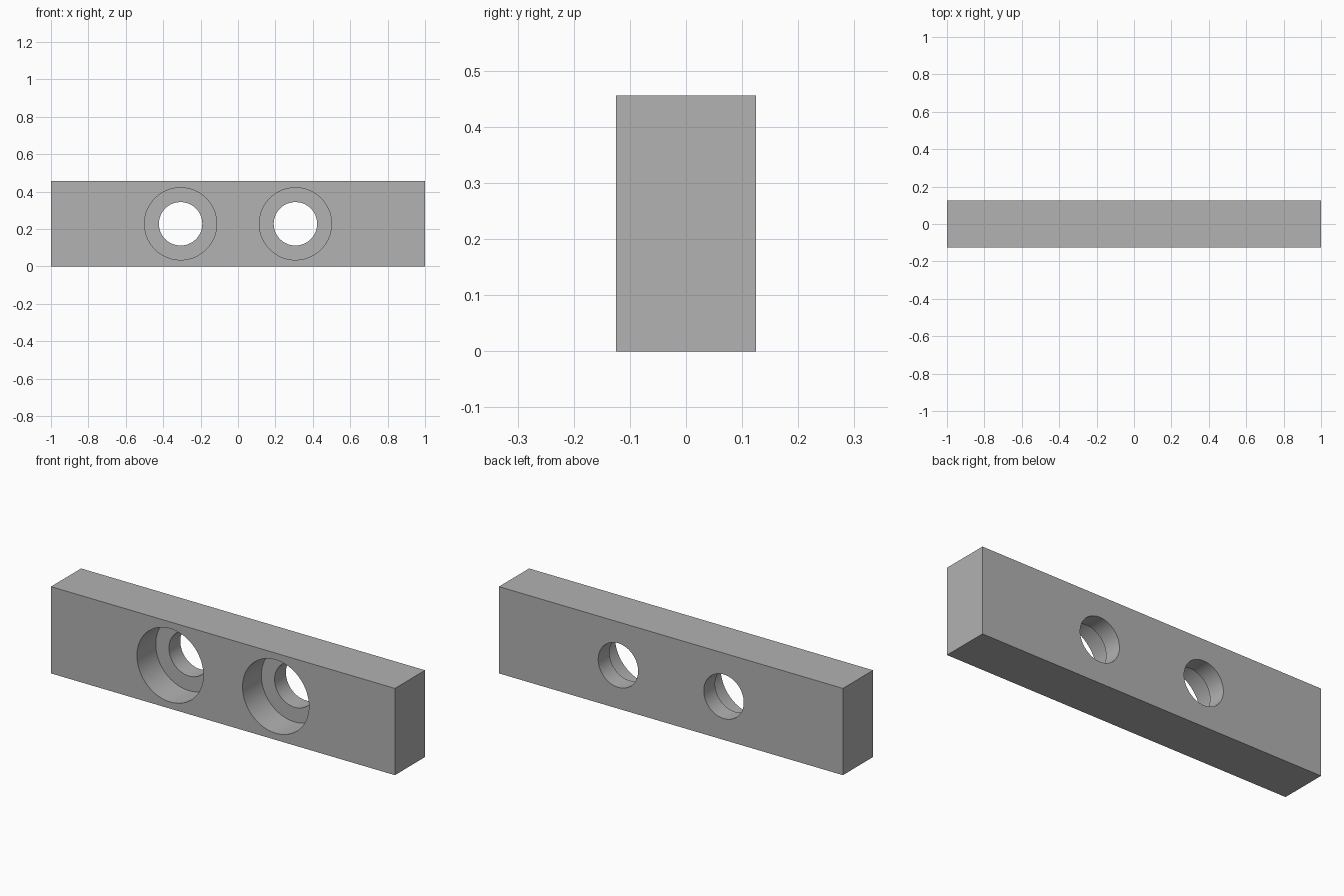
import bpy
import math

LENGTH, DEPTH, HEIGHT = 2.0, 0.25, 0.456
HOLE_X, HOLE_R = 0.307, 0.116
BORE_R, BORE_DEPTH = 0.193, 0.156

cube = bpy.data.objects.get("Cube")
if cube:
    bpy.data.objects.remove(cube, do_unlink=True)

# Plain grey metal
grey = bpy.data.materials.new("grey_metal")
grey.use_nodes = True
colour = (0.445, 0.445, 0.445, 1)
grey.diffuse_color = colour
grey.node_tree.nodes["Principled BSDF"].inputs["Base Color"].default_value = colour

# Rectangular bar
bpy.ops.mesh.primitive_cube_add(size=1, location=(0, 0, HEIGHT / 2))
bar = bpy.context.object
bar.name = "mounting_bar"
bar.scale = (LENGTH, DEPTH, HEIGHT)
bpy.ops.object.transform_apply(location=False, rotation=False, scale=True)
bar.data.materials.append(grey)


def drill(name, x, radius, y_start, y_end):
    """Cut a round hole along y between two depths."""
    bpy.ops.mesh.primitive_cylinder_add(
        vertices=96, radius=radius, depth=y_end - y_start,
        location=(x, (y_start + y_end) / 2, HEIGHT / 2),
        rotation=(math.pi / 2, 0, 0))
    cutter = bpy.context.object
    cutter.name = name
    cutter.hide_render = True
    cutter.data.materials.append(grey)
    bpy.context.view_layer.objects.active = bar
    cut = bar.modifiers.new(name, 'BOOLEAN')
    cut.operation = 'DIFFERENCE'
    cut.solver = 'EXACT'
    cut.object = cutter
    bpy.ops.object.modifier_apply(modifier=cut.name)
    bpy.data.objects.remove(cutter, do_unlink=True)


# Counterbored bolt holes, wide at the front
front = -DEPTH / 2
for side, x in (("right", -HOLE_X), ("left", HOLE_X)):
    drill(side + "_counterbore", x, BORE_R, front - 0.1, front + BORE_DEPTH)
    drill(side + "_bolt_hole", x, HOLE_R, front - 0.2, DEPTH / 2 + 0.1)

# Smooth hole walls with crisp edges
bpy.ops.object.select_all(action='DESELECT')
bar.select_set(True)
bpy.context.view_layer.objects.active = bar
bpy.ops.object.shade_smooth_by_angle(angle=math.radians(30))
